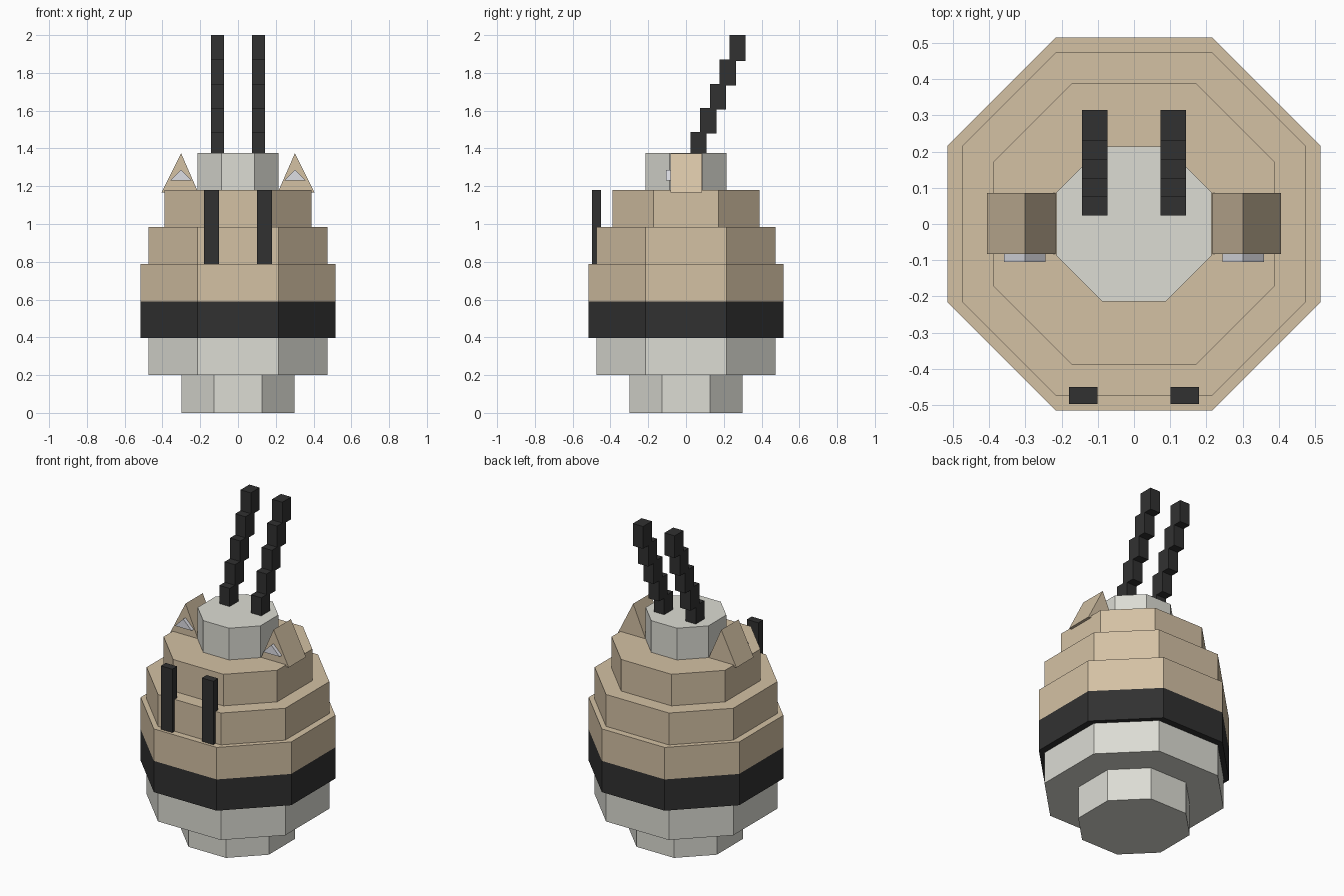
import bpy

if "Cube" in bpy.data.objects:
    bpy.data.objects.remove(bpy.data.objects["Cube"])


def lin(c):
    c /= 255
    return c / 12.92 if c <= 0.04045 else ((c + 0.055) / 1.055) ** 2.4


def material(name, r, g, b):
    m = bpy.data.materials.new(name)
    m.diffuse_color = (lin(r), lin(g), lin(b), 1)
    m.use_nodes = True
    m.node_tree.nodes["Principled BSDF"].inputs["Base Color"].default_value = m.diffuse_color
    return m


TAN = material("tan", 212, 193, 164)
GREY = material("light_grey", 220, 220, 212)
BLACK = material("black", 49, 49, 49)
PALE = material("pale_blue_grey", 220, 221, 228)


def prism(name, profile, lo, hi, axis, mat):
    """Extrude a counter-clockwise 2D profile along z, or along y for xz profiles."""
    n = len(profile)
    if axis == 'Z':
        verts = [(a, b, t) for t in (lo, hi) for a, b in profile]
    else:
        # y runs from back to front so that the winding stays outward
        verts = [(a, t, b) for t in (hi, lo) for a, b in profile]
    faces = [list(range(n))[::-1], list(range(n, 2 * n))]
    faces += [(i, (i + 1) % n, n + (i + 1) % n, n + i) for i in range(n)]
    me = bpy.data.meshes.new(name)
    me.from_pydata(verts, [], faces)
    me.materials.append(mat)
    ob = bpy.data.objects.new(name, me)
    bpy.context.collection.objects.link(ob)
    return ob


def octagon(a, h):
    return [(a, -h), (a, h), (h, a), (-h, a), (-a, h), (-a, -h), (-h, -a), (h, -a)]


def box(name, x0, x1, y0, y1, z0, z1, mat):
    return prism(name, [(x0, y0), (x1, y0), (x1, y1), (x0, y1)], z0, z1, 'Z', mat)


# Stacked octagonal body tiers: name, half width, half flat side, bottom, top
for name, a, h, z0, z1, mat in [
    ("foot", 0.30, 0.128, 0.0, 0.2, GREY),
    ("lower_body", 0.474, 0.215, 0.2, 0.397, GREY),
    ("belt", 0.515, 0.215, 0.397, 0.59, BLACK),
    ("body", 0.515, 0.215, 0.59, 0.788, TAN),
    ("shoulder", 0.474, 0.215, 0.788, 0.985, TAN),
    ("head", 0.388, 0.172, 0.985, 1.18, TAN),
    ("crown", 0.214, 0.088, 1.18, 1.376, GREY),
]:
    prism(name, octagon(a, h), z0, z1, 'Z', mat)

for side, s in (("left", -1), ("right", 1)):
    # Triangular ears with a small inner triangle on the front
    c = s * 0.308
    c_in = s * 0.301
    prism(side + "_ear", [(c - 0.097, 1.168), (c + 0.097, 1.168), (c_in, 1.374)],
          -0.083, 0.086, 'Y', TAN)
    prism(side + "_inner_ear", [(c_in - 0.057, 1.23), (c_in + 0.057, 1.23), (c_in, 1.287)],
          -0.105, -0.08, 'Y', PALE)

    # Upright eye slabs
    box(side + "_eye", s * 0.14 - 0.039, s * 0.14 + 0.039, -0.497, -0.45, 0.788, 1.18, BLACK)

    # Stepped antennae leaning back
    levels = [1.355, 1.488, 1.615, 1.742, 1.872, 2.0]
    for i in range(5):
        y = 0.023 + i * 0.0515
        lo = levels[i] - (0.01 if i else 0)
        box(f"{side}_antenna_{i + 1}", s * 0.108 - 0.035, s * 0.108 + 0.035,
            y, y + 0.086, lo, levels[i + 1], BLACK)
